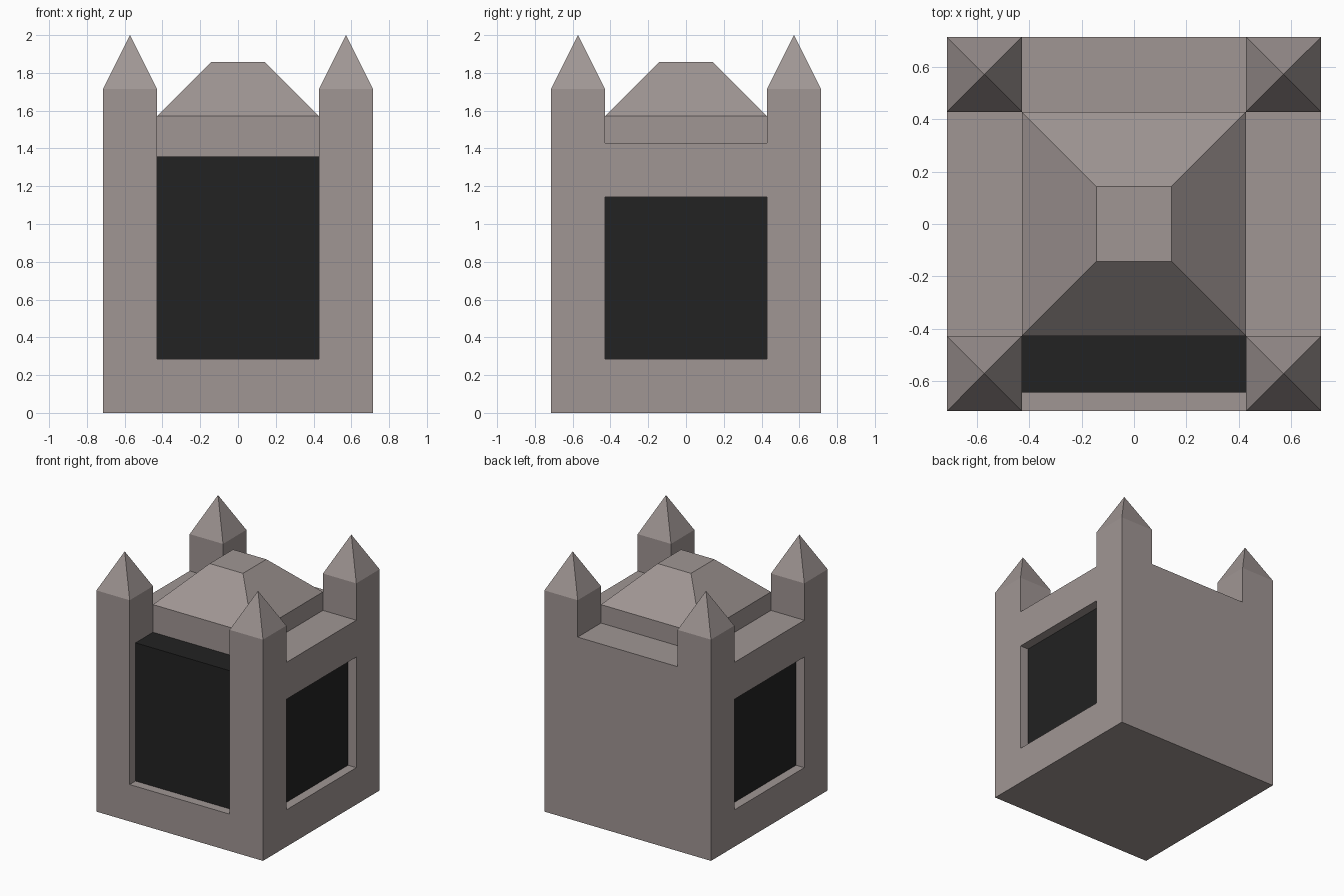
import bpy, bmesh

if "Cube" in bpy.data.objects:
    bpy.data.objects.remove(bpy.data.objects["Cube"])

U = 2 / 14  # the whole model sits on a 14-step grid


def material(name, r, g, b):
    m = bpy.data.materials.new(name)
    m.diffuse_color = (*[(c / 255 / 1.055 + 0.0521) ** 2.4 for c in (r, g, b)], 1)
    m.use_nodes = True
    m.node_tree.nodes["Principled BSDF"].inputs["Base Color"].default_value = m.diffuse_color
    return m


STONE = material("warm grey stone", 160, 150, 148)
DARK = material("dark opening", 34, 34, 34)


def loft(name, rings, mat, cap_bottom=True, centre=(0, 0)):
    """Stack of rectangles (half x, half y, z) in grid steps; zero size makes a point."""
    bm = bmesh.new()
    cx, cy = centre
    loops = []
    for hx, hy, z in rings:
        corners = [(-1, -1), (1, -1), (1, 1), (-1, 1)] if hx else [(0, 0)]
        loops.append([bm.verts.new(((cx + sx * hx) * U, (cy + sy * hy) * U, z * U))
                      for sx, sy in corners])
    for a, b in zip(loops, loops[1:]):
        for i in range(4):
            j = (i + 1) % 4
            bm.faces.new([a[i], a[j], b[j], b[i]] if len(b) == 4 else [a[i], a[j], b[0]])
    if cap_bottom:
        bm.faces.new(loops[0][::-1])
    if len(loops[-1]) == 4:
        bm.faces.new(loops[-1])
    me = bpy.data.meshes.new(name)
    bm.to_mesh(me)
    bm.free()
    me.materials.append(mat)
    ob = bpy.data.objects.new(name, me)
    bpy.context.collection.objects.link(ob)
    return ob


def cut(target, x, y, z):
    """Remove a box, given as (min, max) ranges in grid steps, from the target."""
    c = loft("cutter", [((x[1] - x[0]) / 2, (y[1] - y[0]) / 2, h) for h in z], STONE,
             centre=(sum(x) / 2, sum(y) / 2))
    c.hide_render = True
    mod = target.modifiers.new("cut", 'BOOLEAN')
    mod.operation, mod.solver, mod.object = 'DIFFERENCE', 'EXACT', c
    bpy.context.view_layer.objects.active = target
    bpy.ops.object.modifier_apply(modifier=mod.name)
    bpy.data.objects.remove(c)


# Body: block with the gaps between the corner towers cut away
body = loft("body", [(5, 5, 0), (5, 5, 12)], STONE)
cut(body, (-3, 3), (-6, 6), (10, 13))
cut(body, (-6, 6), (-3, 3), (10, 13))

# Front doorway, open at the top, with a ledge running back to the roof
cut(body, (-3, 3), (-6, -4.5), (2, 13))
cut(body, (-3, 3), (-6, -2.9), (9.5, 13))

# Side windows
for s in (-1, 1):
    cut(body, tuple(sorted((s * 4.5, s * 6))), (-3, 3), (2, 8))

# Dark recess floors: planes set half a step behind the walls, plus the front ledge
body.data.materials.append(DARK)
for p in body.data.polygons:
    c, n = p.center / U, p.normal
    side = abs(n.x) > 0.9 and abs(abs(c.x) - 4.5) < 0.05
    front = n.y < -0.9 and abs(c.y + 4.5) < 0.05
    ledge = n.z > 0.9 and abs(c.z - 9.5) < 0.05
    p.material_index = 1 if side or front or ledge else 0

# Roof: low plinth with a flat-topped pyramid
loft("roof", [(3, 3, 9.5), (3, 3, 11), (1, 1, 13)], STONE)

# Corner spires
for sx in (-1, 1):
    for sy in (-1, 1):
        loft("spire", [(1, 1, 12), (0, 0, 14)], STONE, False, (sx * 4, sy * 4))
